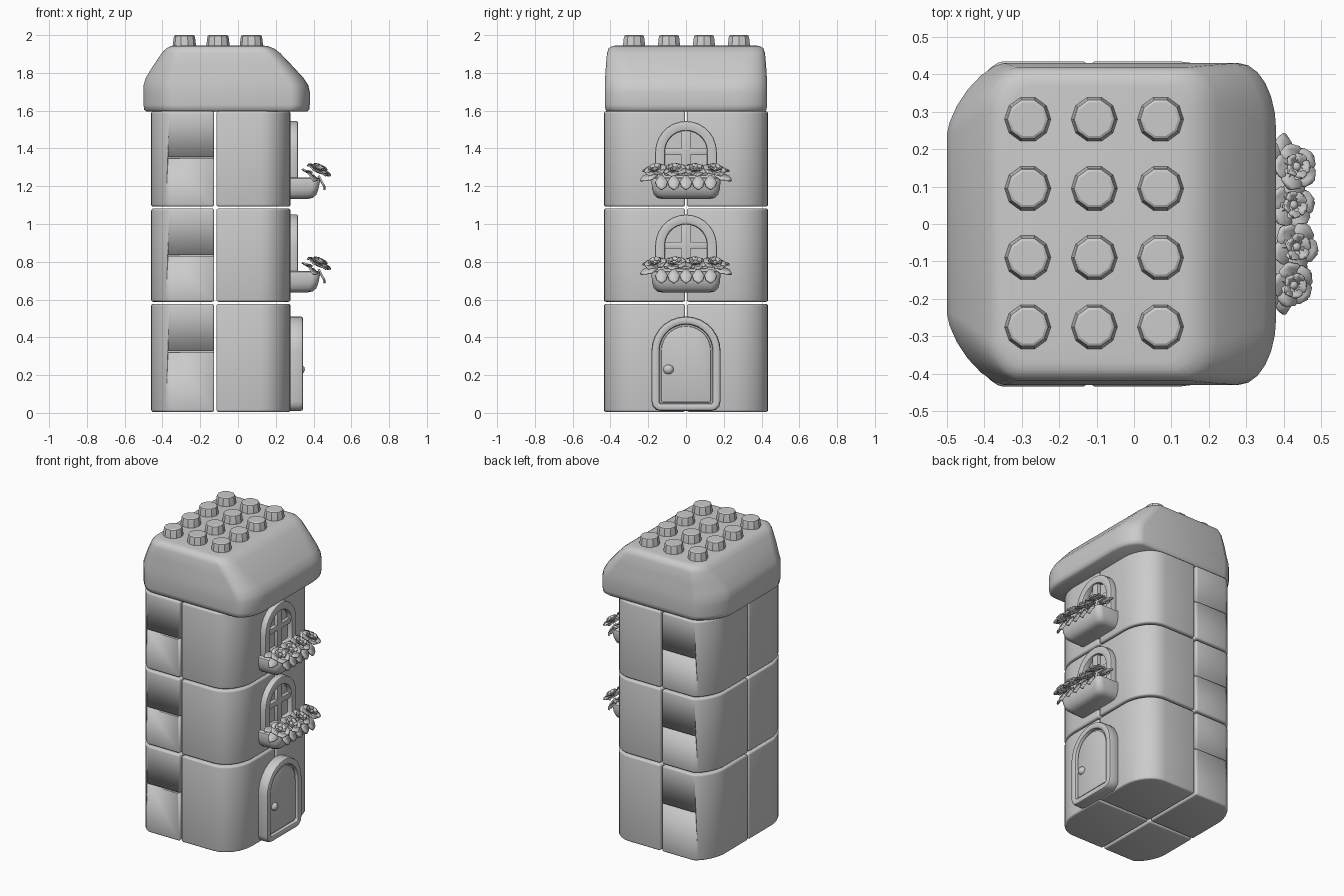
import bpy, bmesh, math
from mathutils import Vector

if "Cube" in bpy.data.objects:
    bpy.data.objects.remove(bpy.data.objects["Cube"])

stone = bpy.data.materials.new("plain grey")
stone.diffuse_color = (0.6, 0.6, 0.6, 1)
stone.use_nodes = True
stone.node_tree.nodes["Principled BSDF"].inputs["Base Color"].default_value = stone.diffuse_color


def finish(name, bm, bevel=0, segments=2, angle=40, min_angle=35):
    """Bevel the sharp edges, shade smooth by angle and link the object."""
    bmesh.ops.recalc_face_normals(bm, faces=bm.faces)
    if bevel:
        edges = [e for e in bm.edges if len(e.link_faces) == 2
                 and e.calc_face_angle(0) > math.radians(min_angle)]
        bmesh.ops.bevel(bm, geom=edges, offset=bevel, segments=segments,
                        profile=0.5, affect='EDGES', clamp_overlap=True)
    me = bpy.data.meshes.new(name)
    bm.to_mesh(me)
    bm.free()
    me.materials.append(stone)
    me.shade_smooth()
    me.set_sharp_from_angle(angle=math.radians(angle))
    ob = bpy.data.objects.new(name, me)
    bpy.context.collection.objects.link(ob)
    return ob


def loft(rings, bm=None):
    """Closed skin through rings with equal point counts."""
    bm = bm or bmesh.new()
    vs = [[bm.verts.new(p) for p in ring] for ring in rings]
    n = len(vs[0])
    for a, b in zip(vs, vs[1:]):
        for i in range(n):
            j = (i + 1) % n
            bm.faces.new((a[i], a[j], b[j], b[i]))
    bm.faces.new(vs[0][::-1])
    bm.faces.new(vs[-1])
    return bm


def corner(cx, cy, rx, ry, start, p=2.0, n=6):
    """Quarter superellipse starting at a multiple of 90 degrees."""
    pts = []
    for i in range(n + 1):
        t = math.radians(start + 90 * i / n)
        c, s = math.cos(t), math.sin(t)
        pts.append((cx + rx * math.copysign(abs(c) ** (2 / p), c) if abs(c) > 1e-6 else cx,
                    cy + ry * math.copysign(abs(s) ** (2 / p), s) if abs(s) > 1e-6 else cy))
    return pts


def plan(z, x0, x1, hy, left, right, p_left=2.0):
    """Rounded rectangle in plan; left and right are (rx, ry)."""
    pts = corner(x1 - right[0], hy - right[1], *right, 0)
    pts += corner(x0 + left[0], hy - left[1], *left, 90, p_left)
    pts += corner(x0 + left[0], -hy + left[1], *left, 180, p_left)
    pts += corner(x1 - right[0], -hy + right[1], *right, 270)
    return [(x, y, z) for x, y in pts]


def box(bm, x0, x1, y0, y1, z0, z1):
    loft([[(x0, y0, z), (x1, y0, z), (x1, y1, z), (x0, y1, z)] for z in (z0, z1)], bm)


def arch(x, w, z0, spring, r=0.0, n=14):
    """Arched outline in the wall plane with rounded bottom corners."""
    pts = [(w * math.cos(math.pi * i / n), spring + w * math.sin(math.pi * i / n))
           for i in range(n + 1)]
    pts += corner(-w + r, z0 + r, r, r, 180, n=3) + corner(w - r, z0 + r, r, r, 270, n=3)
    return [(x, y, z) for y, z in pts]


def arch_ring(name, x0, x1, outer, inner, bevel):
    """Frame between two arched outlines (w, z0, spring, r)."""
    bm = bmesh.new()
    rings = [[bm.verts.new(p) for p in arch(x, *o)]
             for x, o in ((x0, outer), (x1, outer), (x1, inner), (x0, inner))]
    n = len(rings[0])
    for k in range(4):
        a, b = rings[k], rings[(k + 1) % 4]
        for i in range(n):
            j = (i + 1) % n
            bm.faces.new((a[i], a[j], b[j], b[i]))
    return finish(name, bm, bevel, min_angle=50)


# Tower storeys: four rounded quarter blocks each
storeys = [(0.005, 0.577, 0.325), (0.588, 1.082, 0.835), (1.092, 1.597, 1.35)]
for k, (z0, z1, slot) in enumerate(storeys):
    for s in (-1, 1):
        right = [(-0.114, 0.004), (0.278, 0.004)] + corner(0.278 - 0.16, 0.435 - 0.2, 0.16, 0.2, 0, 2.0, 8)
        right += [(-0.114, 0.435)]
        left = [(-0.126, 0.004), (-0.126, 0.435)]
        left += corner(-0.46 + 0.11, 0.435 - 0.18, 0.11, 0.18, 90, 1.6, 8) + [(-0.46, 0.004)]
        for side, outline in (("right", right), ("left", left)):
            bm = loft([[(x, y * s, z) for x, y in outline] for z in (z0, z1)])
            ob = finish(f"{side}_wall_block", bm, 0.012, 3)
            if side == "left":
                # Mortar slot across the left block
                cut = bmesh.new()
                box(cut, -0.37, -0.1, s * 0.415, s * 0.46, slot - 0.004, slot + 0.004)
                cutter = finish("slot_cutter", cut)
                cutter.hide_render = True
                cutter.hide_viewport = True
                m = ob.modifiers.new("slot", 'BOOLEAN')
                m.operation, m.object = 'DIFFERENCE', cutter

# Roof with sloping left and right sides
L, R = (0.15, 0.19), (0.10, 0.18)
finish("roof", loft([
    plan(1.595, -0.485, 0.365, 0.415, L, R, 1.5),
    plan(1.605, -0.497, 0.377, 0.426, L, R, 1.5),
    plan(1.63, -0.50, 0.38, 0.43, L, R, 1.5),
    plan(1.70, -0.50, 0.38, 0.43, L, R, 1.5),
    plan(1.735, -0.50, 0.372, 0.43, L, R, 1.5),
    plan(1.775, -0.488, 0.345, 0.428, L, (0.10, 0.16), 1.5),
    plan(1.84, -0.448, 0.285, 0.424, (0.12, 0.16), (0.09, 0.13), 1.6),
    plan(1.905, -0.403, 0.223, 0.418, (0.09, 0.12), (0.08, 0.10), 1.7),
    plan(1.93, -0.38, 0.19, 0.41, (0.08, 0.10), (0.07, 0.09), 1.8),
    plan(1.942, -0.355, 0.155, 0.39, (0.07, 0.09), (0.06, 0.08), 1.9),
    plan(1.945, -0.33, 0.13, 0.37, (0.06, 0.08), (0.05, 0.07), 2.0),
]), angle=60)

# Roof studs
for x in (-0.284, -0.106, 0.071):
    for y in (-0.275, -0.09, 0.095, 0.28):
        rings = [[(x + r * math.cos(math.tau * i / 10), y + r * math.sin(math.tau * i / 10), z)
                  for i in range(10)]
                 for z, r in ((1.935, 0.063), (1.985, 0.057), (1.996, 0.054), (2.0, 0.047))]
        finish("roof_stud", loft(rings), angle=30)

# Door: frame, panel and knob
arch_ring("door_frame", 0.26, 0.345, (0.183, 0.01, 0.328, 0.05), (0.14, 0.05, 0.328, 0.012), 0.014)
finish("door_panel", loft([arch(x, 0.132, 0.056, 0.328, 0.01) for x in (0.26, 0.332)]), 0.006)
finish("door_backing", loft([arch(x, 0.16, 0.03, 0.328, 0.01) for x in (0.26, 0.322)]))
bm = bmesh.new()
bmesh.ops.create_uvsphere(bm, u_segments=14, v_segments=8, radius=0.028)
for v in bm.verts:
    v.co = Vector((0.332 + v.co.x * 0.8, -0.093 + v.co.y, 0.23 + v.co.z * 0.9))
finish("door_knob", bm)


def petal(bm, base, along, normal, length, width, lift):
    """Pointed, cupped blade made of four quads."""
    along, normal = Vector(along).normalized(), Vector(normal).normalized()
    side = normal.cross(along).normalized()
    rows = []
    for t, w, h in ((0, 0.3, 0), (0.45, 1, 0.5), (0.8, 0.75, 1), (1, 0.15, 0.8)):
        c = Vector(base) + along * length * t + normal * lift * h
        rows.append([bm.verts.new(c + side * width * 0.5 * w * k + normal * abs(k) * lift * 0.4)
                     for k in (-1, 0, 1)])
    for a, b in zip(rows, rows[1:]):
        for i in (0, 1):
            bm.faces.new((a[i], a[i + 1], b[i + 1], b[i]))


def thicken(ob):
    m = ob.modifiers.new("thickness", 'SOLIDIFY')
    m.thickness, m.offset = 0.007, 0


# Windows with flower boxes
for dz in (0.0, -0.495):
    frame = arch_ring("window_frame", 0.26, 0.318, (0.163, 1.22 + dz, 1.382 + dz, 0.02),
                      (0.112, 1.26 + dz, 1.382 + dz, 0.005), 0.008)
    bm = bmesh.new()
    box(bm, 0.26, 0.308, -0.025, 0.025, 1.24 + dz, 1.51 + dz)
    box(bm, 0.26, 0.307, -0.13, 0.13, 1.365 + dz, 1.40 + dz)
    finish("window_bars", bm, 0.004)
    finish("window_pane", loft([arch(x, 0.13, 1.24 + dz, 1.382 + dz, 0.01) for x in (0.26, 0.285)]))
    finish("flower_box", loft([
        plan(z + dz, 0.265, x1, hy, (0.01, 0.01), (r, r))
        for z, x1, hy, r in ((1.133, 0.37, 0.13, 0.03), (1.138, 0.395, 0.152, 0.04),
                             (1.155, 0.415, 0.17, 0.04), (1.185, 0.426, 0.179, 0.04),
                             (1.225, 0.434, 0.183, 0.04), (1.24, 0.432, 0.18, 0.04),
                             (1.247, 0.42, 0.17, 0.04))]))

    # Leaves hanging over the box and at its ends
    bm = bmesh.new()
    for i in range(5):
        petal(bm, (0.425, -0.13 + 0.065 * i, 1.255 + dz), (0.3, 0, -1), (1, 0, 0.3), 0.08, 0.065, 0.012)
    for s in (-1, 1):
        petal(bm, (0.39, s * 0.15, 1.26 + dz), (0.05, s, -0.45), (0.5, 0, 0.8), 0.10, 0.06, 0.012)
        petal(bm, (0.37, s * 0.13, 1.27 + dz), (-0.15, s, 0), (0.3, 0, 1), 0.10, 0.06, 0.012)
    thicken(finish("leaves", bm))

    # Blossoms tilted outward: outer petals, inner petals and centre
    for i, (y, r) in enumerate(((-0.16, 0.062), (-0.06, 0.068), (0.05, 0.066), (0.15, 0.064))):
        c = Vector((0.418 + 0.008 * (i % 2), y, 1.275 + dz))
        n = Vector((0.45, 0.12 * (i - 1.5), 0.88)).normalized()
        u = n.cross(Vector((0, 1, 0))).normalized()
        v = n.cross(u)
        bm = bmesh.new()
        for k in range(10):
            t = math.tau * k / 5 + (0.6 if k > 4 else 0) + i * 0.4
            d = u * math.cos(t) + v * math.sin(t)
            if k < 5:
                petal(bm, c, d, n, r, 0.075, 0.012)
            else:
                petal(bm, c + n * 0.008, d, n, r * 0.55, 0.04, 0.02)
        thicken(finish("blossom", bm))
        bm = bmesh.new()
        bmesh.ops.create_uvsphere(bm, u_segments=8, v_segments=6, radius=0.014)
        bmesh.ops.translate(bm, verts=bm.verts, vec=c + n * 0.016)
        finish("blossom_centre", bm)
